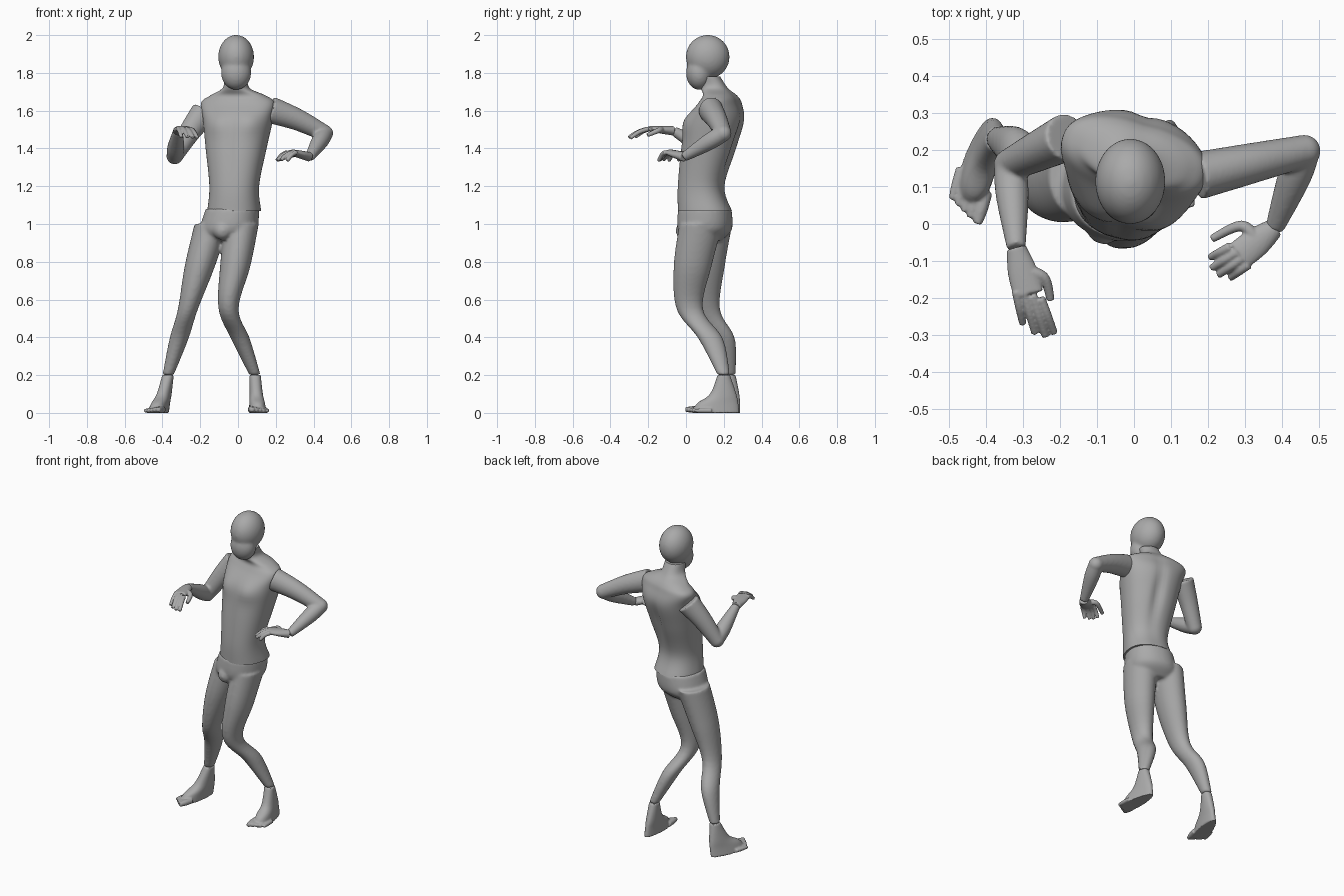
import bpy, bmesh, math
from mathutils import Vector, Matrix

if "Cube" in bpy.data.objects:
    bpy.data.objects.remove(bpy.data.objects["Cube"])

grey = bpy.data.materials.new("mannequin grey")
grey.use_nodes = True
grey.diffuse_color = (0.4, 0.4, 0.4, 1)
grey.node_tree.nodes["Principled BSDF"].inputs["Base Color"].default_value = grey.diffuse_color

UP = Vector((0, 0, 1))
BACK = Vector((0, 1, 0))
TWIST = Matrix.Rotation(math.radians(-16), 3, 'Z')


def spline(rows, steps=6):
    """Smooth interpolation through rows of numbers."""
    rows = [Vector(row) for row in rows]
    ends = [rows[0]] + rows + [rows[-1]]
    result = []
    for before, start, stop, after in zip(ends, ends[1:], ends[2:], ends[3:]):
        for k in range(steps):
            t = k / steps
            pull_in = (stop - before) / 2
            pull_out = (after - start) / 2
            blend = t * t * (3 - 2 * t)
            result.append(start.lerp(stop, blend) + pull_in * t * (1 - t) ** 2 - pull_out * t * t * (1 - t))
    return result + [rows[-1]]


def oval(power, count):
    for i in range(count):
        angle = math.tau * i / count
        yield tuple(math.copysign(abs(w) ** (2 / power), w) for w in (math.cos(angle), math.sin(angle)))


def skin(bm, rings):
    """Bridge rings of points and close both ends."""
    loops = [[bm.verts.new(point) for point in ring] for ring in rings]
    for lower, upper in zip(loops, loops[1:]):
        for i in range(len(lower)):
            bm.faces.new((lower[i - 1], lower[i], upper[i], upper[i - 1]))
    bm.faces.new(loops[0][::-1])
    bm.faces.new(loops[-1])


def stack(bm, rows, turn=Matrix.Identity(3), power=2.0):
    """Horizontal rings: centre x, y, z, half width, half depth."""
    skin(bm, [[Vector((x, y, z)) + turn @ Vector((width * u, depth * v, 0)) for u, v in oval(power, 64)]
              for x, y, z, width, depth in spline(rows)])


def tube(bm, points, sizes):
    """Oval tube through points, with half width and half thickness at each."""
    rows = spline([(*point, *size) for point, size in zip(points, sizes)])
    centres = [Vector(row[:3]) for row in rows]
    rings = []
    for i, centre in enumerate(centres):
        along = (centres[min(i + 1, len(rows) - 1)] - centres[max(i - 1, 0)]).normalized()
        side = along.cross(UP).normalized()
        top = side.cross(along)
        width, thickness = rows[i][3:]
        rings.append([centre + side * width * u + top * thickness * v for u, v in oval(2, 20)])
    skin(bm, rings)


def ball(bm, centre, radii):
    bmesh.ops.create_uvsphere(bm, u_segments=32, v_segments=20, radius=1,
                              matrix=Matrix.Translation(centre) @ Matrix.Diagonal((*radii, 1)))


def finish(bm, name):
    bmesh.ops.recalc_face_normals(bm, faces=bm.faces)
    mesh = bpy.data.meshes.new(name)
    bm.to_mesh(mesh)
    bm.free()
    mesh.materials.append(grey)
    for polygon in mesh.polygons:
        polygon.use_smooth = len(polygon.vertices) == 4
    obj = bpy.data.objects.new(name, mesh)
    bpy.context.collection.objects.link(obj)
    return obj


def melt(obj, voxel, passes):
    """Blend overlapping forms into one smooth skin."""
    remesh = obj.modifiers.new("blend", 'REMESH')
    remesh.mode = 'VOXEL'
    remesh.voxel_size = voxel
    remesh.use_smooth_shade = True
    soften = obj.modifiers.new("soften", 'SMOOTH')
    soften.iterations = passes


def swell(bm, centre, width, height, push):
    """Raise or sink a soft muscle form along the surface normals."""
    bm.normal_update()
    for vert in bm.verts:
        gap = vert.co - Vector(centre)
        falloff = (gap.x / width) ** 2 + (gap.y / .08) ** 2 + (gap.z / height) ** 2
        vert.co += vert.normal * push * math.exp(-falloff)


# head: cranium and jaw
bm = bmesh.new()
ball(bm, (-.01, .115, 1.885), (.095, .116, .116))
ball(bm, (-.01, .07, 1.8), (.08, .07, .09))
melt(finish(bm, "head"), .008, 10)

# torso with neck, then chest, breastbone line and spine groove
bm = bmesh.new()
stack(bm, [(-.02, .1, 1.07, .14, .14), (-.02, .08, 1.2, .13, .12), (-.01, .12, 1.4, .16, .14),
           (0, .155, 1.55, .185, .145), (0, .18, 1.64, .2, .1), (0, .18, 1.68, .15, .08),
           (-.01, .15, 1.72, .07, .07), (-.01, .12, 1.78, .06, .06)], TWIST, 2.3)
for side in (-1, 1):
    swell(bm, (.09 * side - .03, 0, 1.53), .06, .05, .014)
swell(bm, (-.04, 0, 1.4), .02, .2, -.008)
swell(bm, (.03, .27, 1.4), .03, .2, -.02)
finish(bm, "torso")


def leg(bm, hip, knee, ankle):
    hip, knee, ankle = Vector(hip), Vector(knee), Vector(ankle)
    joints = [hip, hip.lerp(knee, .5) - BACK * .015, knee, knee.lerp(ankle, .45) + BACK * .03, ankle]
    sizes = [(.09, .115), (.08, .1), (.053, .07), (.05, .065), (.03, .033)]
    stack(bm, [(*joint, *size) for joint, size in zip(joints, sizes)])


ANKLES = {"left": (.09, .2, .2), "right": (-.37, .23, .2)}

# hips and legs in one skin
bm = bmesh.new()
stack(bm, [(-.03, .1, 1.08, .14, .14), (-.05, .1, .97, .15, .14), (-.07, .1, .91, .11, .08)], TWIST, 2.2)
leg(bm, (.02, .08, 1), (-.05, .02, .55), ANKLES["left"])
leg(bm, (-.14, .13, 1), (-.265, .11, .55), ANKLES["right"])
ball(bm, (-.08, -.005, .965), (.05, .05, .05))
melt(finish(bm, "hips_and_legs"), .009, 6)


def arm(name, shoulder, elbow, wrist):
    shoulder, elbow, wrist = Vector(shoulder), Vector(elbow), Vector(wrist)
    bm = bmesh.new()
    tube(bm, [shoulder, shoulder.lerp(elbow, .5) + UP * .01, elbow], [(.065, .072), (.055, .058), (.044, .044)])
    tube(bm, [elbow, elbow.lerp(wrist, .35), wrist], [(.043, .043), (.045, .045), (.026, .025)])
    ball(bm, elbow, (.044, .044, .044))
    melt(finish(bm, name), .007, 6)


def hand(name, wrist, knuckle, index_tip, little_tip, thumb_tip):
    """Palm, four fingers fanned between two tips, and a thumb."""
    wrist, knuckle, thumb_tip = Vector(wrist), Vector(knuckle), Vector(thumb_tip)
    index_tip, little_tip = Vector(index_tip), Vector(little_tip)
    across = (index_tip - little_tip).normalized()
    ahead = (knuckle - wrist).normalized()
    middle = wrist.lerp(knuckle, .5)
    bm = bmesh.new()
    tube(bm, [wrist, middle, knuckle], [(.027, .025), (.04, .021), (.041, .015)])
    for i in range(4):
        t = i / 3
        base = knuckle + across * .034 * (1 - 2 * t)
        tip = index_tip.lerp(little_tip, t) + ahead * .08 * t * (1 - t)
        tube(bm, [base, base.lerp(tip, .5) + UP * .008, tip], [(r, r) for r in (.013, .012, .01)])
    tube(bm, [middle, middle + across * .06, thumb_tip], [(r, r) for r in (.02, .015, .011)])
    melt(finish(bm, name), .004, 3)


WRISTS = {"left": (.38, -.01, 1.355), "right": (-.318, -.065, 1.493)}
arm("left_arm", (.17, .13, 1.605), (.46, .197, 1.48), WRISTS["left"])
arm("right_arm", (-.18, .235, 1.59), (-.335, .16, 1.36), WRISTS["right"])
hand("left_hand", WRISTS["left"], (.285, -.085, 1.38), (.205, -.09, 1.335), (.26, -.145, 1.335), (.21, -.04, 1.34))
hand("right_hand", WRISTS["right"], (-.285, -.19, 1.505), (-.215, -.295, 1.455), (-.3, -.27, 1.46),
     (-.225, -.205, 1.47))


def foot(name, heel, ankle, heading, inner):
    """Foot running from the heel along a heading, big toe on the inner side."""
    ahead = Vector(heading).normalized()
    side = ahead.cross(UP) * inner
    heel = Vector(heel)
    lean = Vector(ankle) - heel - ahead * .085
    lean.z = 0
    bm = bmesh.new()
    rings = []
    # height, distance from heel, half width, half length
    for z, reach, width, length in spline([(.2, .085, .03, .033), (.1, .09, .035, .07),
                                           (.05, .12, .04, .11), (0, .13, .045, .125)]):
        centre = heel + lean * z / .2 + ahead * reach + UP * z
        rings.append([centre + ahead * length * v + side * width * u * (1 + 2 * length * v)
                      for u, v in oval(2.2, 32)])
    skin(bm, rings)
    for i in range(5):
        r = .018 - .0015 * i
        root = heel + side * (.038 - .021 * i) + UP * r
        toe = [root + ahead * (reach - .011 * i) for reach in (.2, .25, .29)]
        tube(bm, toe, [(r, r), (r, r), (r * .7, r * .7)])
    melt(finish(bm, name), .005, 3)


foot("left_foot", (.095, .288, 0), ANKLES["left"], (.06, -1, 0), 1)
foot("right_foot", (-.382, .29, 0), ANKLES["right"], (-.28, -1, 0), -1)
